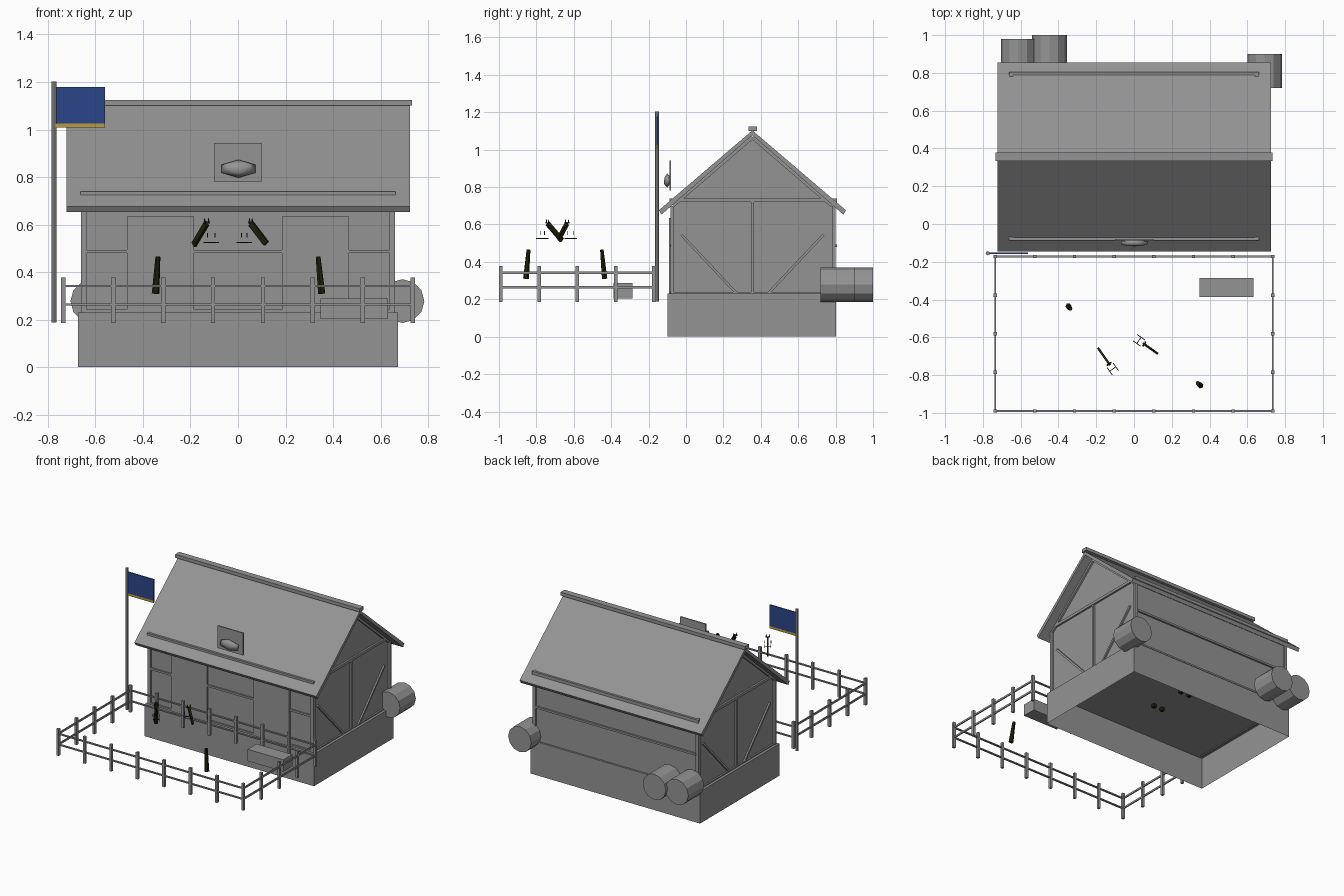
import bpy, bmesh, math
from mathutils import Vector, Matrix

old = bpy.data.objects.get("Cube")
if old:
    bpy.data.objects.remove(old, do_unlink=True)


def material(name, rgb):
    m = bpy.data.materials.new(name)
    m.use_nodes = True
    colour = (*rgb, 1)
    m.diffuse_color = colour
    m.node_tree.nodes["Principled BSDF"].inputs["Base Color"].default_value = colour
    return m


GREY = material("grey", (0.295, 0.295, 0.3))
BLUE = material("flag_blue", (0.023, 0.06, 0.25))
GOLD = material("flag_gold", (0.5, 0.32, 0.053))
DARK = material("dark_olive", (0.014, 0.014, 0.004))


def finish(name, bm, mat):
    bmesh.ops.recalc_face_normals(bm, faces=bm.faces)
    mesh = bpy.data.meshes.new(name)
    bm.to_mesh(mesh)
    bm.free()
    mesh.materials.append(mat)
    ob = bpy.data.objects.new(name, mesh)
    bpy.context.collection.objects.link(ob)
    return ob


def box(name, x, y, z, mat=GREY, open_bottom=False):
    """Box from (min, max) pairs."""
    bm = bmesh.new()
    bmesh.ops.create_cube(bm, size=1)
    if open_bottom:
        under = [f for f in bm.faces if f.calc_center_median().z < -0.4]
        bmesh.ops.delete(bm, geom=under, context='FACES')
    for v in bm.verts:
        v.co = [(a + b) / 2 + c * (b - a) for (a, b), c in zip((x, y, z), v.co)]
    return finish(name, bm, mat)


def beam(name, a, b, w, d, mat=GREY, sides=0, tip=1):
    """Square or round bar running from a to b."""
    a, b = Vector(a), Vector(b)
    bm = bmesh.new()
    if sides:
        bmesh.ops.create_cone(bm, cap_ends=True, segments=sides,
                              radius1=w, radius2=w * tip, depth=(b - a).length)
    else:
        bmesh.ops.create_cube(bm, size=1)
        bmesh.ops.scale(bm, vec=(w, d, (b - a).length), verts=bm.verts)
    rot = (b - a).to_track_quat('Z', 'Y').to_matrix().to_4x4()
    bm.transform(Matrix.Translation((a + b) / 2) @ rot)
    return finish(name, bm, mat)


def prism(name, profile, x0, x1, mat=GREY):
    """Extrude a (y, z) profile along x."""
    bm = bmesh.new()
    face = bm.faces.new([bm.verts.new((x0, y, z)) for y, z in profile])
    out = bmesh.ops.extrude_face_region(bm, geom=[face])
    moved = [v for v in out["geom"] if isinstance(v, bmesh.types.BMVert)]
    bmesh.ops.translate(bm, vec=(x1 - x0, 0, 0), verts=moved)
    bm.faces.new([v for v in bm.verts if v not in moved]) if face not in bm.faces[:] else None
    return finish(name, bm, mat)


# Barn body on a foundation that is open underneath
MID = 0.355
box("foundation", (-0.674, 0.674), (-0.10, 0.803), (0, 0.23), open_bottom=True)
prism("walls", [(-0.075, 0.231), (0.79, 0.231), (0.79, 0.69), (MID, 1.07), (-0.075, 0.69)],
      -0.645, 0.645)

# Roof slabs and ridge cap
for side, name in ((-1, "front_roof"), (1, "back_roof")):
    eave = MID + side * 0.5
    prism(name, [(MID, 1.103), (eave, 0.676), (eave - side * 0.014, 0.653), (MID, 1.077)],
          -0.722, 0.724)
box("ridge_cap", (-0.733, 0.733), (MID - 0.022, MID + 0.024), (1.101, 1.125))

# Long wall framing
for y, name in ((-0.08, "front"), (0.798, "back")):
    box(name + "_wall_plate", (-0.662, 0.662), (y - 0.008, y + 0.008), (0.715, 0.74))
    box(name + "_mid_rail", (-0.64, 0.64), (y - 0.005, y + 0.008), (0.48, 0.494))
    box(name + "_sill", (-0.64, 0.64), (y - 0.005, y + 0.008), (0.23, 0.242))
for s in (-1, 1):
    box("barn_door", sorted((s * 0.185, s * 0.468)), (-0.09, -0.07), (0.23, 0.635))

# Gable framing: posts, tie beam, rafters and braces
for s in (-1, 1):
    x = s * 0.649
    for y in (-0.074, 0.79):
        box("corner_post", (x - 0.012, x + 0.012), (y - 0.01, y + 0.01), (0.23, 0.7))
    box("centre_post", (x - 0.008, x + 0.008), (MID - 0.008, MID + 0.008), (0.23, 0.72))
    box("tie_beam", (x - 0.009, x + 0.009), (-0.075, 0.79), (0.72, 0.74))
    box("gable_sill", (x - 0.007, x + 0.007), (-0.075, 0.79), (0.225, 0.238))
    for t in (-1, 1):
        beam("brace", (x, MID + t * 0.38, 0.545), (x, MID + t * 0.085, 0.232), 0.014, 0.014)
        beam("gable_rafter", (x, MID + t * 0.425, 0.70), (x, MID, 1.066), 0.018, 0.018)

# Sign board with faceted emblem
box("sign_board", (-0.10, 0.102), (-0.088, -0.08), (0.782, 0.943))
bm = bmesh.new()
bmesh.ops.create_icosphere(bm, subdivisions=1, radius=1)
bm.transform(Matrix.Translation((0.002, -0.1, 0.835))
             @ Matrix.Diagonal((0.084, 0.021, 0.038, 1)) @ Matrix.Rotation(math.pi / 2, 4, 'Z'))
emblem = finish("sign_emblem", bm, GREY)
for p in emblem.data.polygons:
    p.use_smooth = True

# Flag
beam("flag_pole", (-0.774, -0.155, 0.187), (-0.774, -0.155, 1.203), 0.011, 0, sides=8)
box("flag", (-0.765, -0.56), (-0.159, -0.151), (1.026, 1.178), BLUE)
box("flag_trim", (-0.765, -0.56), (-0.1595, -0.1505), (1.009, 1.026), GOLD)

# Barrels lying on their sides
for x, y in ((-0.613, 0.80), (-0.448, 0.82), (0.692, 0.72)):
    beam("barrel", (x, y, 0.278), (x, y + 0.18, 0.278), 0.092, 0, sides=12)

# Feed trough
box("trough", (0.348, 0.632), (-0.387, -0.285), (0.203, 0.288))

# Paddock fence
FX, Y0, Y1 = 0.735, -0.99, -0.172
spots = set()
for i in range(8):
    spots |= {(-FX + i * FX * 2 / 7, Y0), (-FX + i * FX * 2 / 7, Y1)}
for i in range(1, 4):
    spots |= {(s * FX, Y0 + i * (Y1 - Y0) / 4) for s in (-1, 1)}
for x, y in sorted(spots):
    box("fence_post", (x - 0.009, x + 0.009), (y - 0.009, y + 0.009), (0.186, 0.378))
for z in (0.264, 0.341):
    for y in (Y0, Y1):
        beam("fence_rail", (-FX, y, z), (FX, y, z), 0.013, 0.008)
    for x in (-FX, FX):
        beam("fence_rail", (x, Y0, z), (x, Y1, z), 0.008, 0.013)

# Upright manes with tapered ends
for low, high in (((-0.347, -0.435, 0.31), (-0.337, -0.45, 0.465)),
                  ((0.352, -0.855, 0.31), (0.337, -0.842, 0.465))):
    beam("mane", low, high, 0.016, 0, DARK, sides=6, tip=0.65)

# Leaning manes with ears, and bridle parts in front of them
for low, high in (((-0.186, -0.663, 0.515), (-0.132, -0.74, 0.605)),
                  ((0.119, -0.682, 0.52), (0.054, -0.636, 0.605))):
    low, high = Vector(low), Vector(high)
    beam("leaning_mane", low, high, 0.012, 0.026, DARK)
    ahead = Vector((high.x - low.x, high.y - low.y, 0)).normalized()
    across = Vector((-ahead.y, ahead.x, 0))
    bit = high + ahead * 0.034 + Vector((0, 0, -0.08))
    beam("bridle_cross", bit - across * 0.02, bit + across * 0.02, 0.004, 0.004, DARK)
    for s in (-1, 1):
        ear = high + across * s * 0.01
        beam("ear", ear, ear + Vector((0, 0, 0.022)), 0.006, 0, DARK, sides=5, tip=0.2)
        edge = bit + across * s * 0.02
        beam("bridle_bar", edge - ahead * 0.025, edge + ahead * 0.025, 0.004, 0.004, DARK)
        beam("bridle_strap", edge + Vector((0, 0, 0.02)), edge + Vector((0, 0, 0.04)),
             0.004, 0.004, DARK)

# Hoof tips showing below the barn floor
for x, y in ((0.035, 0.25), (0.018, 0.51)):
    for dx in (0, -0.07):
        box("hoof", (x + dx - 0.012, x + dx + 0.012), (y - 0.012, y + 0.012), (0.205, 0.235), DARK)
